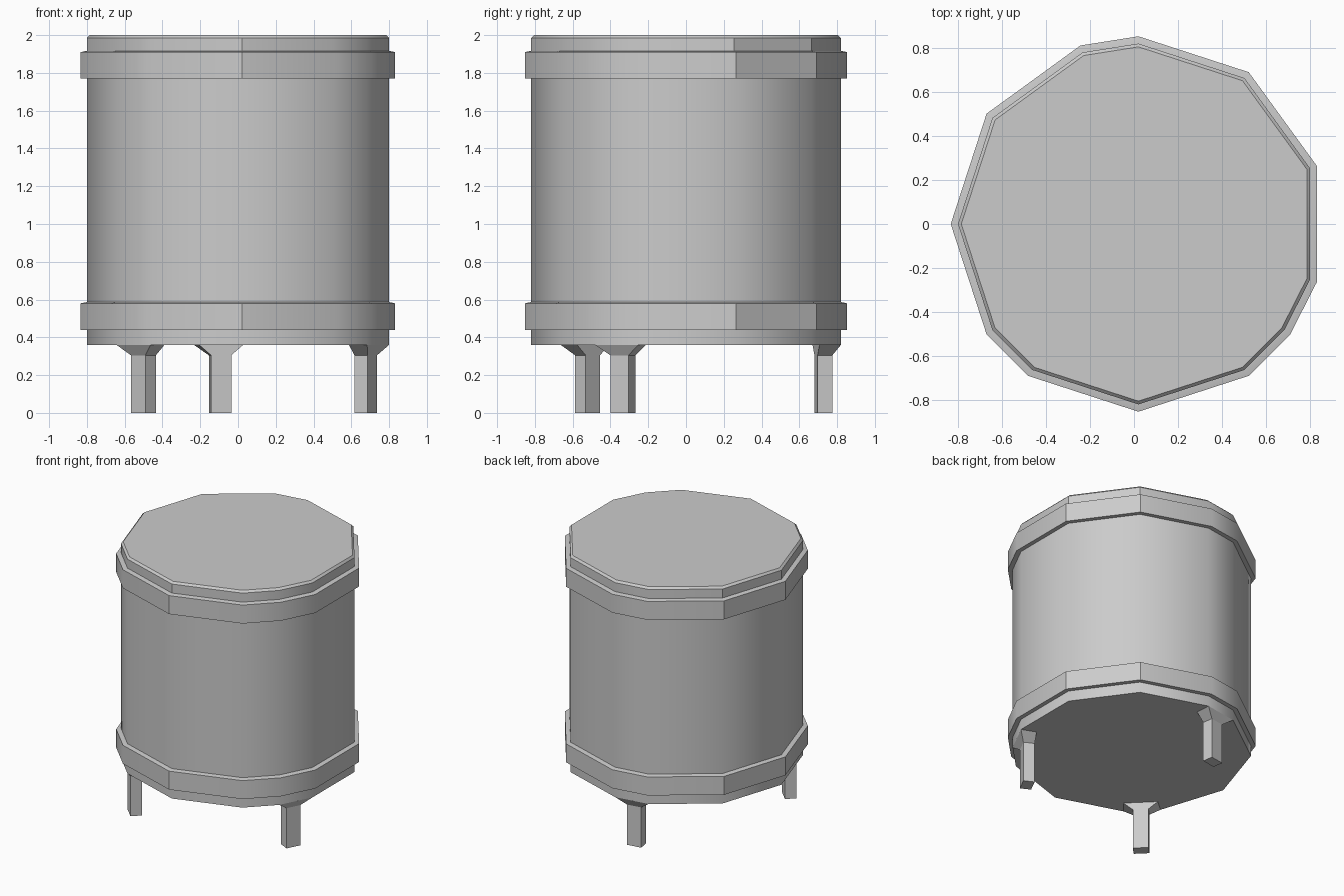
import bpy, bmesh
from math import radians, cos, sin
from mathutils import Vector

if "Cube" in bpy.data.objects:
    bpy.data.objects.remove(bpy.data.objects["Cube"])

CX = 0.02  # axis of the tank
# Corners of the uneven 12-sided outline (a 20-gon with corners removed)
ANGLES = [radians(a) for a in
          (90, 108, 144, 180, 216, 234, 270, 306, 324, 342, 378, 414)]


def finish(name, bm, angle):
    bmesh.ops.recalc_face_normals(bm, faces=bm.faces[:])
    mesh = bpy.data.meshes.new(name)
    bm.to_mesh(mesh)
    bm.free()
    ob = bpy.data.objects.new(name, mesh)
    bpy.context.collection.objects.link(ob)
    bpy.ops.object.select_all(action='DESELECT')
    ob.select_set(True)
    bpy.context.view_layer.objects.active = ob
    bpy.ops.object.shade_smooth_by_angle(angle=radians(angle))
    return ob


def bridge(bm, loops):
    for lo, hi in zip(loops, loops[1:]):
        n = len(lo)
        for i in range(n):
            j = (i + 1) % n
            bm.faces.new((lo[i], lo[j], hi[j], hi[i]))


def turned(name, profile, angle, ring=False):
    """Sweep (radius, z) points round the outline; cap it or close it as a ring."""
    bm = bmesh.new()
    loops = [[bm.verts.new((CX + r * cos(a), r * sin(a), z)) for a in ANGLES]
             for r, z in profile]
    if ring:
        loops.append(loops[0])
    else:
        bm.faces.new(loops[0])
        bm.faces.new(loops[-1])
    bridge(bm, loops)
    return finish(name, bm, angle)


def leg(name, degrees):
    """Straight post that flares out to fill one side of the tank's rim."""
    a = radians(degrees)
    out, side = Vector((cos(a), sin(a), 0)), Vector((-sin(a), cos(a), 0))
    bm = bmesh.new()
    loops = []
    # z, inner radius, outer radius, inner half width, outer half width
    for z, ri, ro, hi, ho in ((0, .697, .776, .054, .054),
                              (.305, .697, .776, .054, .054),
                              (.36, .697, .81, .118, .128)):
        loops.append([bm.verts.new(Vector((CX, 0, z)) + out * r + side * s)
                      for r, s in ((ri, -hi), (ro, -ho), (ro, ho), (ri, hi))])
    bm.faces.new(loops[0])
    bm.faces.new(loops[-1])
    bridge(bm, loops)
    return finish(name, bm, 20)


# Tank wall and lid
turned("tank_body", [(.82, .36), (.82, 1.91)], 40)
turned("tank_lid", [(.82, 1.91), (.82, 1.985), (.805, 2.0)], 30)

# Bands round the tank
for name, z in (("lower_band", .44), ("upper_band", 1.77)):
    turned(name, [(.81, z), (.853, z), (.853, z + .14), (.82, z + .147),
                  (.81, z + .147)], 30, ring=True)

# Three legs, each under one narrow side
for name, deg in (("back_leg", 99), ("front_left_leg", 225), ("front_right_leg", 333)):
    leg(name, deg)
